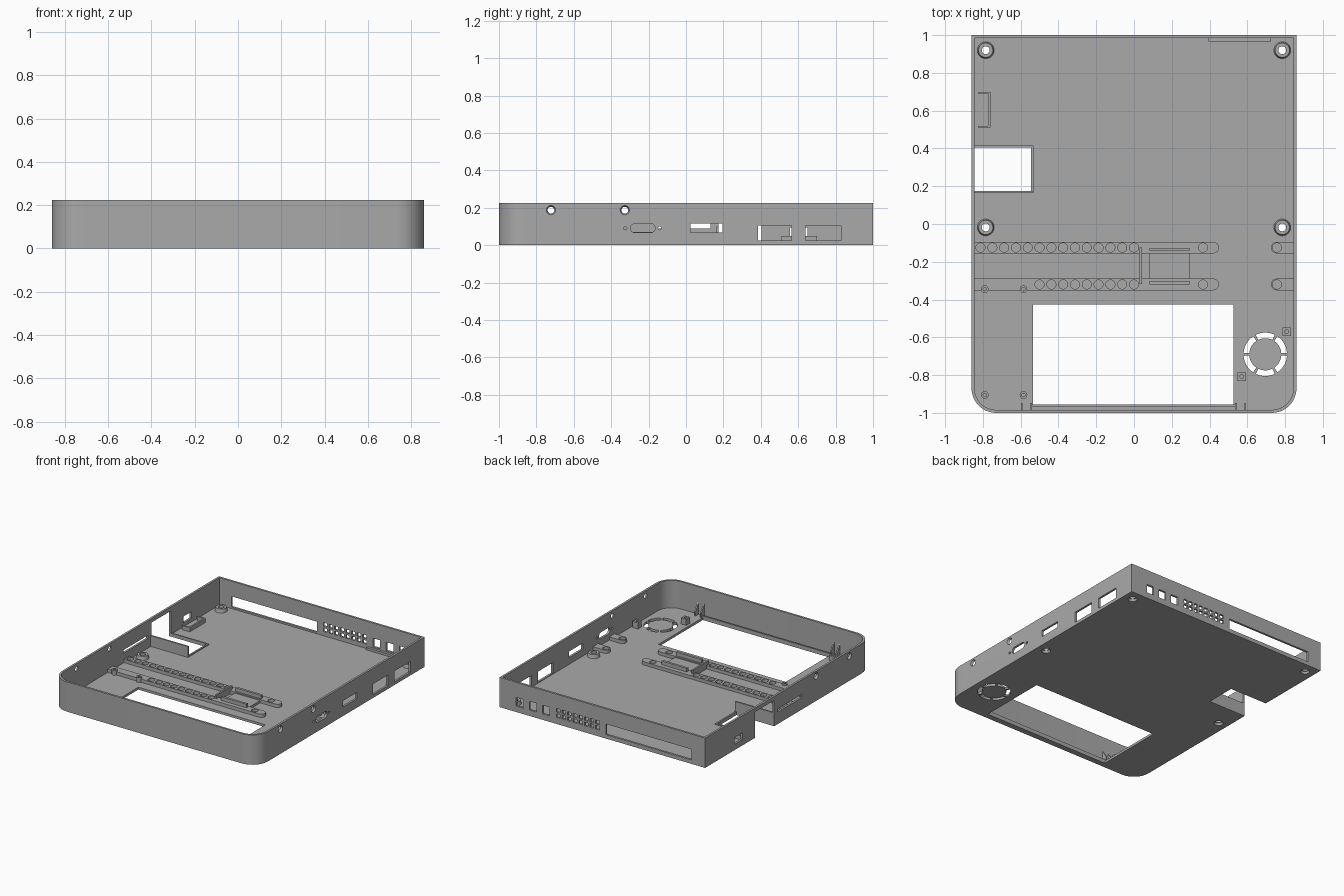
import bpy, bmesh, math
from mathutils import Matrix, Vector

if "Cube" in bpy.data.objects:
    bpy.data.objects.remove(bpy.data.objects["Cube"])

W, L, H, T, F, R = 0.86, 1.0, 0.225, 0.016, 0.018, 0.13
grey = bpy.data.materials.new("mid grey")
grey.diffuse_color = (0.40, 0.40, 0.40, 1)
grey.use_nodes = True
grey.node_tree.nodes["Principled BSDF"].inputs["Base Color"].default_value = grey.diffuse_color


def finish(name, bm):
    bmesh.ops.recalc_face_normals(bm, faces=bm.faces)
    me = bpy.data.meshes.new(name)
    bm.to_mesh(me)
    bm.free()
    me.materials.append(grey)
    ob = bpy.data.objects.new(name, me)
    bpy.context.collection.objects.link(ob)
    return ob


def box(bm, x0, x1, y0, y1, z0, z1):
    m = Matrix.Translation(((x0 + x1) / 2, (y0 + y1) / 2, (z0 + z1) / 2))
    bmesh.ops.create_cube(bm, size=1, matrix=m @ Matrix.Diagonal((x1 - x0, y1 - y0, z1 - z0, 1)))


def cyl(bm, a, b, r0, r1=None, seg=24):
    a, b = Vector(a), Vector(b)
    rot = (b - a).to_track_quat('Z', 'Y').to_matrix().to_4x4()
    bmesh.ops.create_cone(bm, cap_ends=True, segments=seg, radius1=r0, radius2=r0 if r1 is None else r1,
                          depth=(b - a).length, matrix=Matrix.Translation((a + b) / 2) @ rot)


def prism(bm, pts, vec):
    base = [bm.verts.new(p) for p in pts]
    top = [bm.verts.new(Vector(p) + Vector(vec)) for p in pts]
    n = len(pts)
    bm.faces.new(base[::-1])
    bm.faces.new(top)
    for i in range(n):
        bm.faces.new((base[i], base[(i + 1) % n], top[(i + 1) % n], top[i]))


def capsule(u0, u1, v, r, left=True, right=True, n=8):
    pts = []
    for use, c, s in ((right, u1, -90), (left, u0, 90)):
        if use:
            for i in range(n + 1):
                a = math.radians(s + 180 * i / n)
                sx = -r if c == u1 else r
                pts.append((c + sx + r * math.cos(a), v + r * math.sin(a)))
        else:
            sg = -1 if s < 0 else 1
            pts += [(c, v + sg * r), (c, v - sg * r)]
    return pts


def cut(ob, bm):
    cutter = finish(ob.name + "_cutter", bm)
    cutter.hide_render = True
    mod = ob.modifiers.new("cut", 'BOOLEAN')
    mod.operation, mod.solver, mod.object = 'DIFFERENCE', 'EXACT', cutter
    bpy.context.view_layer.objects.active = ob
    bpy.ops.object.modifier_apply(modifier=mod.name)
    bpy.data.objects.remove(cutter)


def smooth(ob):
    bpy.ops.object.select_all(action='DESELECT')
    ob.select_set(True)
    bpy.context.view_layer.objects.active = ob
    bpy.ops.object.shade_smooth_by_angle(angle=math.radians(30))


# tray: square back corners, rounded front corners
def outline(d):
    pts = [(W - d, L - d), (-W + d, L - d)]
    for sx, start in ((-1, 180), (1, 270)):
        for i in range(13):
            a = math.radians(start + 90 * i / 12)
            pts.append((sx * (W - R) + (R - d) * math.cos(a), -L + R + (R - d) * math.sin(a)))
    return pts


bm = bmesh.new()
rings = [[bm.verts.new((x, y, z)) for x, y in outline(d)] for d, z in ((0, 0), (0, H), (T, H), (T, F))]
for a, b in zip(rings, rings[1:]):
    for i in range(len(a)):
        j = (i + 1) % len(a)
        bm.faces.new((a[i], a[j], b[j], b[i]))
bm.faces.new(rings[0][::-1])
bm.faces.new(rings[3])
tray = finish("tray", bm)

# floor openings, fan ring and screw holes
BOSSES = [(sx * 0.785, y) for sx in (-1, 1) for y in (0.92, -0.018)]
FAN = (0.695, -0.69)
c = bmesh.new()
box(c, -0.535, 0.528, -0.955, -0.427, -0.05, 0.05)
box(c, -0.9, -0.545, 0.175, 0.405, -0.05, 0.195)
for x, y in BOSSES:
    cyl(c, (x, y, -0.005), (x, y, 0.03), 0.034, 0.021)
for k in range(6):
    arc = [math.radians(60 * k + 4 + 52 * i / 8) for i in range(9)]
    ring = [(0.115, a) for a in arc] + [(0.085, a) for a in arc[::-1]]
    prism(c, [(FAN[0] + r * math.cos(a), FAN[1] + r * math.sin(a), -0.05) for r, a in ring], (0, 0, 0.1))
# side wall ports
x0, x1 = W - 0.03, W + 0.03
for y0, y1, z0, z1 in ((0.025, 0.195, 0.068, 0.115), (0.385, 0.565, 0.024, 0.105), (0.64, 0.83, 0.024, 0.105)):
    box(c, x0, x1, y0, y1, z0, z1)
prism(c, [(x0, y, z) for y, z in capsule(-0.297, -0.165, 0.091, 0.024)], (0.06, 0, 0))
for y in (-0.325, -0.14):
    cyl(c, (x0, y, 0.091), (x1, y, 0.091), 0.009, seg=12)
for s in (-1, 1):
    for y in (-0.722, -0.327):
        cyl(c, (s * (W - 0.03), y, 0.187), (s * (W + 0.005), y, 0.187), 0.012, 0.027)
box(c, -x1, -x0, 0.555, 0.65, 0.045, 0.095)
box(c, -x1, -x0, -0.16, 0.13, 0.09, 0.115)
# back wall ports and vent grid
y0, y1 = L - 0.03, L + 0.03
for x in (0.47, 0.58, 0.69):
    box(c, x - 0.03, x + 0.03, y0, y1, 0.045, 0.11)
for i in range(8):
    for z in (0.05, 0.09):
        x = 0.04 + i * 0.047
        box(c, x - 0.015, x + 0.015, y0, y1, z, z + 0.027)
box(c, -0.745, -0.03, y0, y1, 0.03, 0.11)
cut(tray, c)
smooth(tray)

# screw bosses
for i, (x, y) in enumerate(BOSSES):
    bm = bmesh.new()
    cyl(bm, (x, y, F - 0.002), (x, y, 0.045), 0.045, 0.038, 32)
    ob = finish(f"screw_boss_{i + 1}", bm)
    c = bmesh.new()
    cyl(c, (x, y, -0.1), (x, y, 0.2), 0.021)
    cut(ob, c)
    smooth(ob)

# rails with rows of round sockets
RAIL_Z = 0.045
for name, y, first in (("back_rail", -0.125, 0), ("front_rail", -0.32, 5)):
    bm = bmesh.new()
    for pts in (capsule(-0.85, 0.45, y, 0.031, left=False), capsule(0.725, 0.85, y, 0.031, right=False)):
        prism(bm, [(px, py, F - 0.002) for px, py in pts], (0, 0, RAIL_Z - F))
    ob = finish(name, bm)
    c = bmesh.new()
    for x in [-0.8125 + 0.0625 * i for i in range(first, 14)] + [0.365, 0.757]:
        cyl(c, (x, y, F + 0.004), (x, y, 0.1), 0.024, seg=20)
    cut(ob, c)
    smooth(ob)

# cradle between the rails
bm = bmesh.new()
box(bm, 0.082, 0.294, -0.29, -0.155, F - 0.002, 0.035)
for y in (-0.135, -0.31):
    box(bm, 0.082, 0.294, y - 0.009, y + 0.009, F, 0.07)
box(bm, 0.03, 0.042, -0.318, -0.125, F, 0.07)
finish("drive_cradle", bm)

# small standoffs
for i, (x, y) in enumerate([(x, y) for x in (-0.79, -0.585) for y in (-0.345, -0.905)]):
    bm = bmesh.new()
    cyl(bm, (x, y, F - 0.002), (x, y, 0.055), 0.02)
    ob = finish(f"standoff_{i + 1}", bm)
    c = bmesh.new()
    cyl(c, (x, y, 0.025), (x, y, 0.2), 0.009, seg=12)
    cut(ob, c)
    smooth(ob)

# fan mounting blocks
for i, (x, y) in enumerate(((0.808, -0.57), (0.571, -0.808))):
    bm = bmesh.new()
    box(bm, x - 0.022, x + 0.022, y - 0.022, y + 0.022, F - 0.002, 0.065)
    ob = finish(f"fan_block_{i + 1}", bm)
    c = bmesh.new()
    cyl(c, (x, y, 0.03), (x, y, 0.2), 0.01, seg=12)
    cut(ob, c)

# rim around the side notch
bm = bmesh.new()
box(bm, -W + 0.002, -0.533, 0.163, 0.175, 0, 0.10)
box(bm, -0.545, -0.533, 0.175, 0.405, 0.002, 0.026)
box(bm, -W + T, -0.533, 0.405, 0.416, 0.002, 0.026)
finish("notch_rim", bm)

# bracket behind the side port
bm = bmesh.new()
box(bm, -0.772, -0.76, 0.51, 0.70, F - 0.002, 0.05)
for y in (0.51, 0.69):
    box(bm, -0.825, -0.772, y, y + 0.01, F - 0.002, 0.05)
finish("port_bracket", bm)

# ledge under the back ports, lip and clips along the front opening
bm = bmesh.new()
box(bm, 0.395, 0.725, 0.965, 0.986, F - 0.002, 0.035)
finish("back_ledge", bm)
bm = bmesh.new()
box(bm, -0.54, 0.54, -0.966, -0.955, 0.002, 0.03)
finish("front_lip", bm)
for side, xc in (("left", -0.57), ("right", 0.565)):
    bm = bmesh.new()
    for x in (xc - 0.029, xc + 0.019):
        prism(bm, [(x, -0.986, F - 0.002), (x, -0.947, F - 0.002), (x, -0.947, 0.05), (x, -0.986, 0.11)], (0.01, 0, 0))
    finish(f"{side}_clip", bm)
